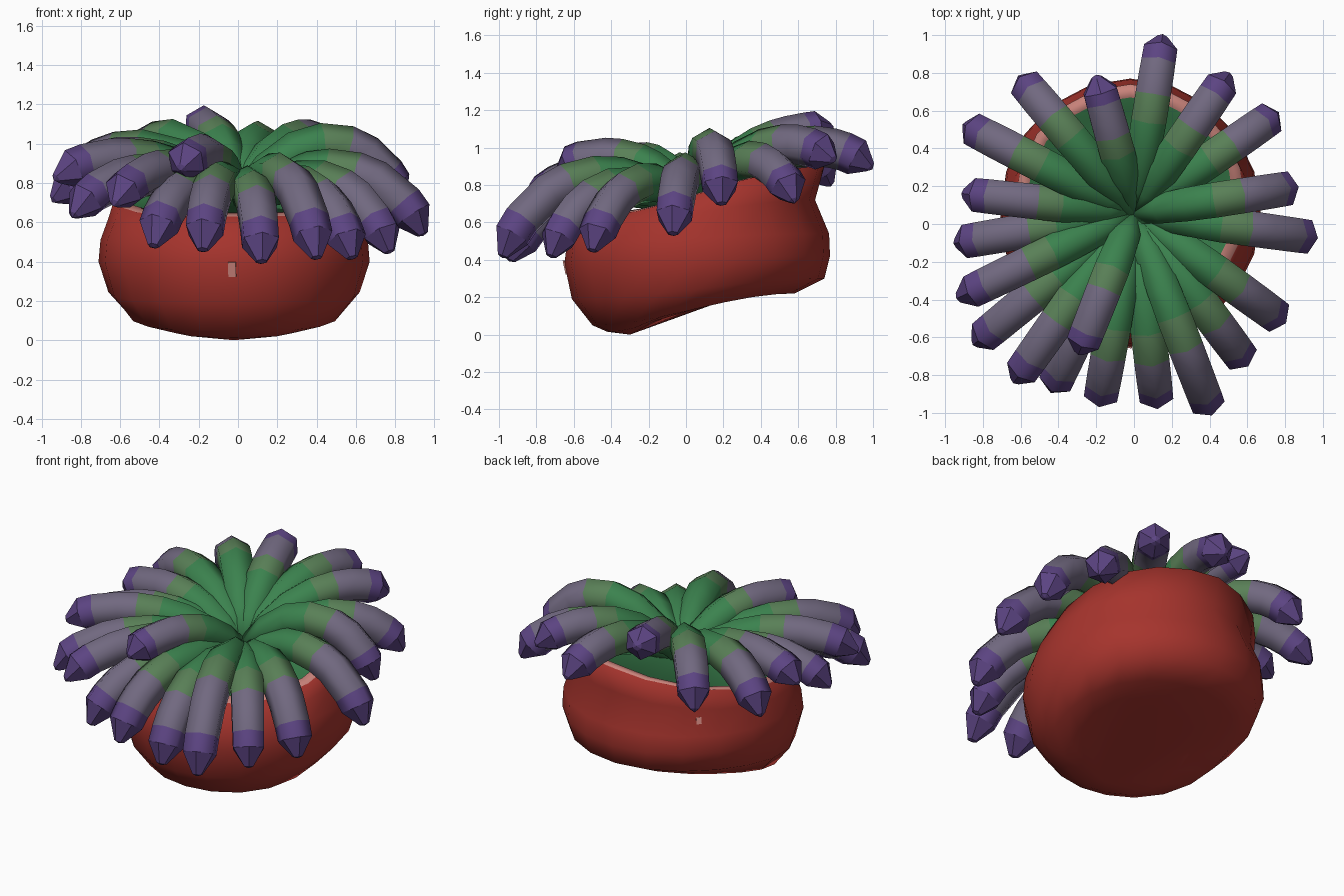
import bpy, bmesh, math
from mathutils import Vector

if "Cube" in bpy.data.objects:
    bpy.data.objects.remove(bpy.data.objects["Cube"])


def material(name, rgb):
    m = bpy.data.materials.new(name)
    m.diffuse_color = (*rgb, 1)
    m.use_nodes = True
    m.node_tree.nodes["Principled BSDF"].inputs["Base Color"].default_value = m.diffuse_color
    return m


RED = material("red skin", (0.38, 0.034, 0.026))
PINK = material("pink rim", (0.58, 0.225, 0.195))
GREEN = material("green", (0.044, 0.225, 0.077))
OLIVE = material("light green", (0.10, 0.215, 0.095))
GREY = material("grey purple", (0.165, 0.14, 0.215))
PURPLE = material("purple tip", (0.107, 0.058, 0.225))


def finish(bm, name, mats):
    bmesh.ops.recalc_face_normals(bm, faces=bm.faces)
    me = bpy.data.meshes.new(name)
    bm.to_mesh(me)
    bm.free()
    for m in mats:
        me.materials.append(m)
    ob = bpy.data.objects.new(name, me)
    bpy.context.collection.objects.link(ob)
    return ob


def bridge(bm, a, b, mat, smooth=True):
    n = len(a)
    for i in range(n):
        f = bm.faces.new((a[i], a[(i + 1) % n], b[(i + 1) % n], b[i]))
        f.material_index = mat
        f.smooth = smooth


def cap(bm, ring, point, mat, smooth=True):
    v = bm.verts.new(point)
    for i in range(len(ring)):
        f = bm.faces.new((ring[i], ring[(i + 1) % len(ring)], v))
        f.material_index = mat
        f.smooth = smooth


# Body: tilted oval rings (front y, front z, back y, back z, half width, left dip, material)
RINGS = [
    (-0.42, 0.015, 0.28, 0.21, 0.37, 0, 0),
    (-0.50, 0.05, 0.58, 0.22, 0.54, 0, 0),
    (-0.61, 0.19, 0.74, 0.30, 0.64, 0, 0),
    (-0.65, 0.38, 0.77, 0.42, 0.69, 0, 0),
    (-0.635, 0.50, 0.765, 0.54, 0.68, 0.02, 0),
    (-0.58, 0.58, 0.69, 0.72, 0.64, 0.06, 0),
    (-0.53, 0.63, 0.74, 0.90, 0.61, 0.10, 0),
    (-0.46, 0.65, 0.67, 0.89, 0.55, 0.10, 1),
    (-0.42, 0.61, 0.61, 0.83, 0.51, 0.10, 2),
]
bm = bmesh.new()
SEG = 20
loops = []
for yf, zf, yb, zb, rx, dip, mat in RINGS:
    loop = []
    for i in range(SEG):
        a = math.tau * i / SEG
        k = (1 + math.sin(a)) / 2
        kz = k * k * (3 - 2 * k)
        z = zf + (zb - zf) * kz - dip * kz * max(0, -math.cos(a))
        loop.append(bm.verts.new((-0.02 + rx * math.cos(a), yf + (yb - yf) * k, z)))
    loops.append(loop)
for i in range(len(loops) - 1):
    bridge(bm, loops[i], loops[i + 1], RINGS[i + 1][6])
cap(bm, loops[0], (-0.02, -0.30, 0.0), 0)
cap(bm, loops[-1], (-0.02, 0.06, 0.74), 2)
body = finish(bm, "body", [RED, PINK, GREEN])
bpy.context.view_layer.update()


# Small pale spots laid on the skin
def spot(name, outside, inward, w, h):
    hit, loc, normal, _ = body.ray_cast(Vector(outside), Vector(inward).normalized())
    bpy.ops.mesh.primitive_cube_add(size=1, location=loc)
    ob = bpy.context.object
    ob.name = name
    ob.rotation_euler = normal.to_track_quat('Z', 'Y').to_euler()
    ob.scale = (w, h, 0.009)
    ob.data.materials.append(PINK)


spot("front_spot", (-0.03, -2, 0.36), (0, 1, 0), 0.04, 0.075)
spot("back_spot", (-1.49, 1.56, 0.61), (1, -1, 0), 0.03, 0.04)

# Tentacles: tip x, y, z, arch height, share of the length that is plain green
TENTACLES = [
    (0.15, 0.99, 0.89, 1.03, 0.53), (0.50, 0.79, 0.93, 1.03, 0.50), (0.75, 0.58, 0.71, 0.96, 0.50),
    (0.83, 0.19, 0.70, 1.05, 0.47), (0.94, -0.07, 0.54, 0.90, 0.43), (0.77, -0.50, 0.45, 0.84, 0.47),
    (0.58, -0.72, 0.42, 0.82, 0.50), (0.40, -0.98, 0.42, 0.89, 0.44), (0.12, -0.94, 0.40, 0.81, 0.53),
    (-0.18, -0.94, 0.46, 0.84, 0.52), (-0.43, -0.87, 0.48, 0.81, 0.50), (-0.63, -0.83, 0.69, 0.88, 0.48),
    (-0.29, -0.68, 0.87, 0.95, 0.43), (-0.84, -0.63, 0.63, 0.86, 0.46), (-0.93, -0.39, 0.82, 0.93, 0.46),
    (-0.94, -0.10, 0.71, 0.88, 0.43), (-0.90, 0.16, 0.82, 0.94, 0.43), (-0.89, 0.52, 0.75, 1.00, 0.52),
    (-0.60, 0.77, 0.80, 1.06, 0.53), (-0.20, 0.78, 1.11, 1.04, 0.48),
]
SIDES = 6


def tentacle(n, x, y, z, h, green):
    tip = Vector((x, y, z))
    centre = Vector((0, 0.06, 0))
    out = Vector((x, y, 0)) - centre
    d = out.normalized()
    side = d.cross(Vector((0, 0, 1)))
    p0 = centre + d * 0.04 + Vector((0, 0, 0.70 + 0.25 * (h - 0.85)))
    p1 = centre + out * 0.38 + Vector((0, 0, h + 0.05))
    p2 = centre + out * 0.82 + Vector((0, 0, h + 0.03))

    # Arch sampled finely so sections can be placed by length
    path, dist = [], [0]
    for j in range(101):
        t, s = j / 100, 1 - j / 100
        path.append(p0 * s**3 + p1 * 3 * s * s * t + p2 * 3 * s * t * t + tip * t**3)
        if j:
            dist.append(dist[-1] + (path[j] - path[j - 1]).length)

    # Sections: share of length, radius, material of the stretch before it
    sections = [(0, 0.07, 0), (0.16, 0.09, 0), (0.33, 0.103, 0), (green, 0.108, 0),
                (green + 0.13, 0.108, 1), (green + 0.23, 0.107, 2), (0.83, 0.105, 2),
                (0.90, 0.103, 3), (0.995, 0.03, 3)]
    bm = bmesh.new()
    prev = None
    for share, r, mat in sections:
        j = min(range(101), key=lambda q: abs(dist[q] - share * dist[-1]))
        p = path[j]
        tan = (path[min(j + 1, 100)] - path[max(j - 1, 0)]).normalized()
        up = side.cross(tan)
        ring = []
        for i in range(SIDES):
            a = math.tau * i / SIDES + math.pi / 2
            ring.append(bm.verts.new(p + side * r * math.cos(a) + up * r * math.sin(a)))
        if prev:
            bridge(bm, prev, ring, mat, share < 0.95)
        else:
            cap(bm, ring, p, 0)
        prev = ring
    cap(bm, prev, tip + tan * 0.01, 3, False)
    finish(bm, f"tentacle_{n:02d}", [GREEN, OLIVE, GREY, PURPLE])


for n, spec in enumerate(TENTACLES, 1):
    tentacle(n, *spec)
